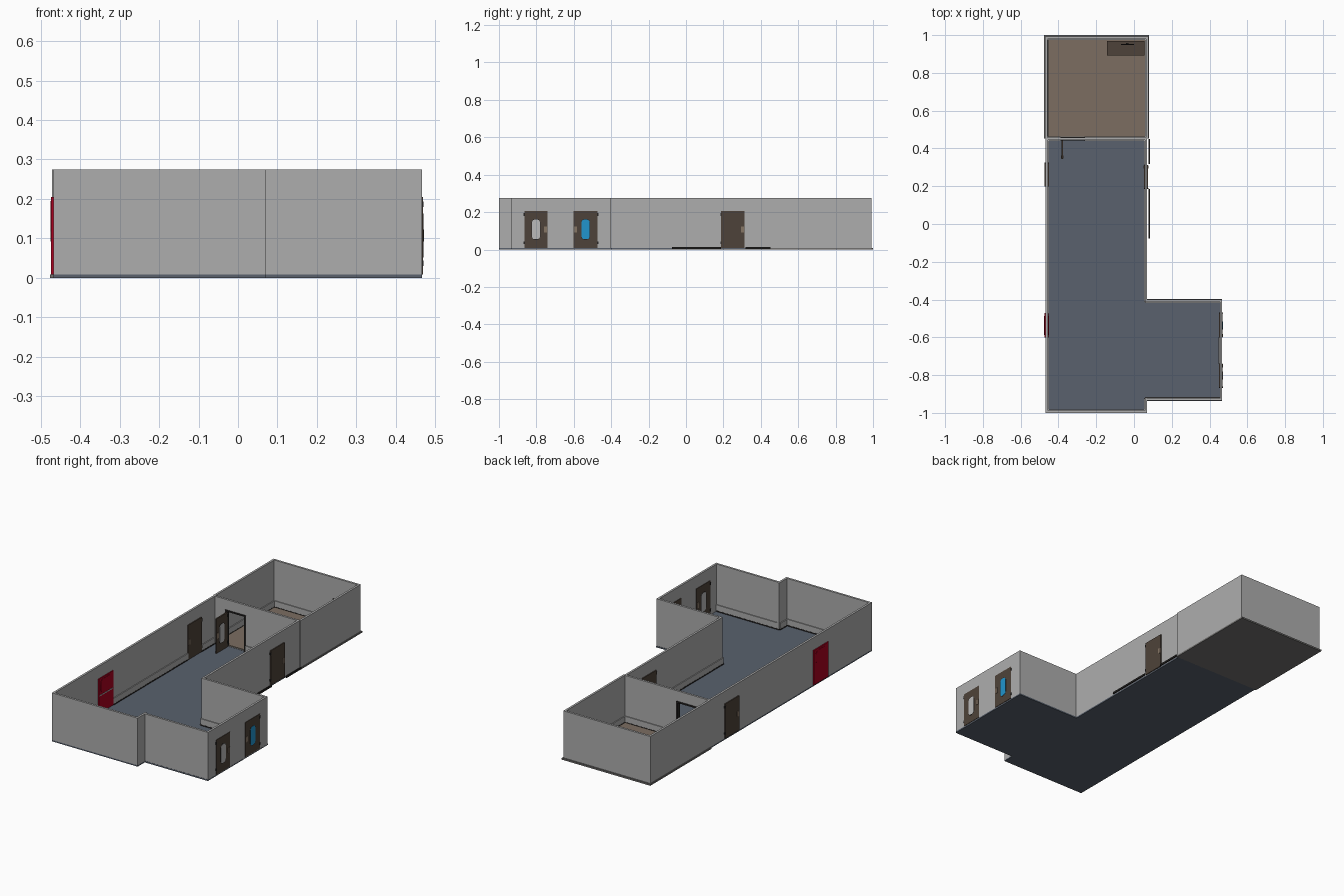
import bpy, bmesh, math
from mathutils import Matrix

if "Cube" in bpy.data.objects:
    bpy.data.objects.remove(bpy.data.objects["Cube"])

def mat(name, r, g, b):
    m = bpy.data.materials.new(name)
    m.diffuse_color = (r, g, b, 1)
    m.use_nodes = True
    m.node_tree.nodes["Principled BSDF"].inputs["Base Color"].default_value = m.diffuse_color
    return m

WALL = mat("wall grey", 0.42, 0.42, 0.42)
BLUE_FLOOR = mat("slate floor", 0.10, 0.12, 0.155)
BROWN_FLOOR = mat("brown floor", 0.20, 0.155, 0.12)
SLAB = mat("slab grey", 0.17, 0.165, 0.16)
WOOD = mat("dark wood", 0.076, 0.055, 0.041)
RED = mat("red paint", 0.40, 0.0, 0.013)
GLASS = mat("blue glass", 0.015, 0.30, 0.61)
PALE = mat("pale glass", 0.50, 0.50, 0.50)
BLACK = mat("black trim", 0.02, 0.018, 0.017)
BRASS = mat("tan metal", 0.24, 0.18, 0.13)

H, T = 0.275, 0.012      # wall height and thickness
DH = 0.205               # door height

def finish(name, bm, material, mtx=None):
    me = bpy.data.meshes.new(name)
    bm.to_mesh(me)
    bm.free()
    me.materials.append(material)
    ob = bpy.data.objects.new(name, me)
    if mtx is not None:
        ob.matrix_world = mtx
    bpy.context.collection.objects.link(ob)
    return ob

def box(name, material, x0, x1, y0, y1, z0, z1, mtx=None):
    bm = bmesh.new()
    bmesh.ops.create_cube(bm, size=1)
    for v in bm.verts:
        v.co = ((x0 + x1) / 2 + v.co.x * (x1 - x0),
                (y0 + y1) / 2 + v.co.y * (y1 - y0),
                (z0 + z1) / 2 + v.co.z * (z1 - z0))
    return finish(name, bm, material, mtx)

def rounded_plate(name, material, w, z0, z1, depth, r, mtx):
    """Rounded rectangle in local XZ, extruded through local Y."""
    bm = bmesh.new()
    pts = []
    for q, (sx, cz) in enumerate(((1, z1 - r), (-1, z1 - r), (-1, z0 + r), (1, z0 + r))):
        for k in range(5):
            a = math.radians(90 * q + 22.5 * k)
            pts.append((sx * (w / 2 - r) + r * math.cos(a), cz + r * math.sin(a)))
    f = bm.faces.new([bm.verts.new((x, -depth / 2, z)) for x, z in pts])
    ext = bmesh.ops.extrude_face_region(bm, geom=[f])
    for v in ext["geom"]:
        if isinstance(v, bmesh.types.BMVert):
            v.co.y += depth
    bmesh.ops.recalc_face_normals(bm, faces=bm.faces)
    return finish(name, bm, material, mtx)

def door(name, x, y, width, angle, material=WOOD, window=None, handle=1, thick=0.018):
    m = Matrix.Translation((x, y, 0)) @ Matrix.Rotation(math.radians(angle), 4, 'Z')
    w, t = width / 2, thick / 2
    box(name, material, -w, w, -t, t, 0.009, DH, m)
    if window:
        rounded_plate(name + "_window_rim", BLACK, 0.046, 0.052, 0.163, thick + 0.001, 0.016, m)
        rounded_plate(name + "_window", window, 0.042, 0.055, 0.160, thick + 0.002, 0.014, m)
    if handle:   # lock plate on the free edge, hinges on the other
        hx = handle * (w - 0.011)
        box(name + "_handle", BRASS, hx - 0.008, hx + 0.008, -t - 0.002, t + 0.002, 0.092, 0.122, m)
        for z in (0.03, 0.18):
            box(name + "_hinge", BLACK, -handle * w - 0.003, -handle * w + 0.003,
                -t - 0.001, t + 0.001, z, z + 0.014, m)
    return m

# Floors
box("hall_floor", BLUE_FLOOR, -0.468, 0.07, -1.0, 0.455, 0, 0.008)
box("wing_floor", BLUE_FLOOR, 0.07, 0.466, -0.936, -0.398, 0, 0.008)
box("office_slab", SLAB, -0.476, 0.08, 0.452, 1.0, 0, 0.009)
box("office_floor", BROWN_FLOOR, -0.456, 0.062, 0.462, 0.978, 0.005, 0.011)

# Outer and partition walls: x0, x1, y0, y1
OPEN0, OPEN1 = -0.385, -0.265     # doorway in the partition
walls = {
    "hall_left_wall": (-0.468, -0.468 + T, -1.0, 0.455),
    "hall_front_wall": (-0.468, 0.07, -1.0, -1.0 + T),
    "hall_right_wall": (0.07 - T, 0.07, -0.41, 0.455),
    "hall_corner_wall": (0.07 - T, 0.07, -1.0, -0.93 + T),
    "wing_front_wall": (0.06, 0.466, -0.935, -0.935 + T),
    "wing_back_wall": (0.06, 0.466, -0.40 - T, -0.40),
    "wing_end_wall": (0.466 - T, 0.466, -0.935, -0.40),
    "office_left_wall": (-0.471, -0.471 + T, 0.452, 0.992),
    "office_right_wall": (0.076 - T, 0.076, 0.452, 0.992),
    "office_back_wall": (-0.471, 0.076, 0.992 - T, 0.992),
    "partition_left": (-0.468, OPEN0, 0.445, 0.445 + T),
    "partition_right": (OPEN1, 0.07, 0.445, 0.445 + T),
}
for n, (x0, x1, y0, y1) in walls.items():
    box(n, WALL, x0, x1, y0, y1, 0.004, H)
box("partition_header", WALL, OPEN0, OPEN1, 0.445, 0.445 + T, DH + 0.008, H)

# Doorway frame
for x in (OPEN0, OPEN1):
    box("doorway_jamb", BLACK, x - 0.005, x + 0.005, 0.441, 0.461, 0.008, DH + 0.012)
box("doorway_lintel", BLACK, OPEN0 - 0.005, OPEN1 + 0.005, 0.441, 0.461, DH + 0.004, DH + 0.012)

# Baseboards: grey board with a dark foot, inside every wall
B = 0.005
boards = [
    (-0.456, -0.456 + B, -0.988, -0.60), (-0.456, -0.456 + B, -0.47, 0.20),
    (-0.456, -0.456 + B, 0.32, 0.445),
    (-0.456, 0.058, -0.988, -0.988 + B),
    (0.058 - B, 0.058, -0.988, -0.923), (0.058 - B, 0.058, -0.412, 0.19),
    (0.058 - B, 0.058, 0.315, 0.445),
    (0.058, 0.454, -0.923, -0.923 + B), (0.058, 0.454, -0.412 - B, -0.412),
    (0.454 - B, 0.454, -0.74, -0.60),
    (-0.456, OPEN0 - 0.005, 0.445 - B, 0.445), (OPEN1 + 0.005, 0.058, 0.445 - B, 0.445),
    (-0.459, -0.459 + B, 0.457, 0.98), (0.064 - B, 0.064, 0.457, 0.98),
    (-0.459, 0.064, 0.98 - B, 0.98),
    (-0.459, OPEN0 - 0.005, 0.457, 0.457 + B), (OPEN1 + 0.005, 0.064, 0.457, 0.457 + B),
    # pieces along the outside of the right wall
    (0.079, 0.083, -0.075, 0.185), (0.079, 0.083, 0.318, 0.45),
]
for x0, x1, y0, y1 in boards:
    outside = x0 > 0.075 and x1 < 0.09
    if not outside:
        box("baseboard", WALL, x0, x1, y0, y1, 0.014, 0.046)
    e = 0.001
    box("baseboard_foot", BLACK, x0 - e, x1 + e, y0 - e, y1 + e, 0.004, 0.014)

# Doors
door("hall_left_door", -0.462, 0.26, 0.125, 90, handle=-1, thick=0.022)
door("hall_right_door", 0.064, 0.25, 0.125, 90, handle=1, thick=0.022)
door("wing_front_door", 0.460, -0.802, 0.125, 90, window=PALE, handle=1)
door("wing_back_door", 0.460, -0.537, 0.13, 90, window=GLASS, handle=-1)
door("open_door", -0.38, 0.393, 0.097, 90, window=PALE, handle=-1, thick=0.008)

# Red door with pale crossbar and arched outline on the inner face
m = door("red_door", -0.463, -0.537, 0.13, 90, RED, handle=0, thick=0.022)
box("red_door_bar", PALE, -0.06, 0.06, -0.013, -0.011, 0.105, 0.110, m)
rounded_plate("red_door_panel", RED, 0.10, 0.118, 0.195, 0.025, 0.025, m)

# Desk with a thin screen
box("desk_top", WOOD, -0.143, 0.055, 0.893, 0.970, 0.082, 0.090)
for x in (-0.143, 0.047):
    box("desk_side", WOOD, x, x + 0.008, 0.897, 0.968, 0.010, 0.083)
box("desk_back_panel", WOOD, -0.137, 0.05, 0.958, 0.964, 0.03, 0.083)
box("screen", BLACK, -0.07, 0.0, 0.948, 0.954, 0.115, 0.172)
box("screen_stand", BLACK, -0.042, -0.028, 0.949, 0.957, 0.09, 0.12)
